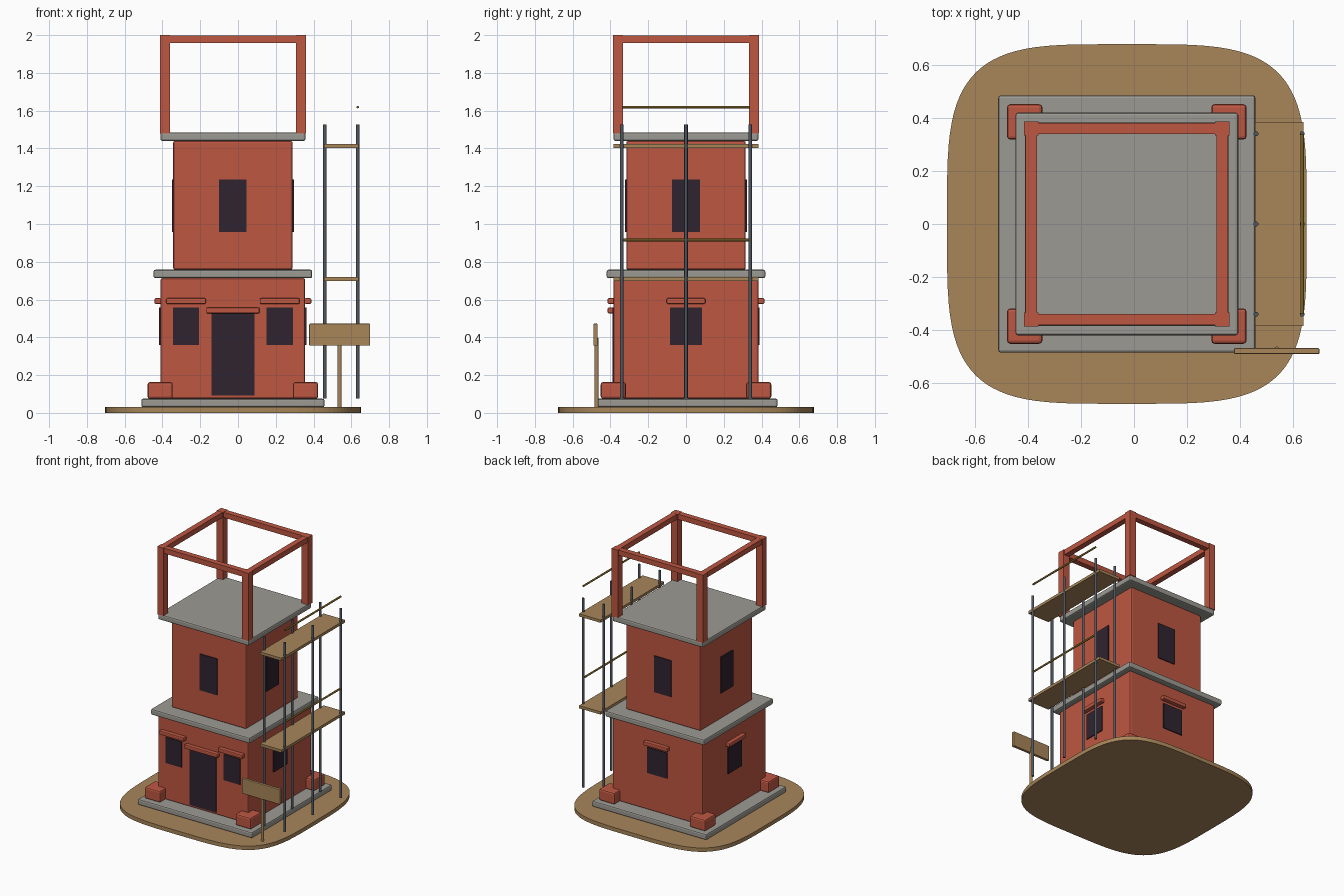
import bpy, bmesh, math
from mathutils import Vector

if "Cube" in bpy.data.objects:
    bpy.data.objects.remove(bpy.data.objects["Cube"])

CX = -0.027  # tower axis; the scaffold and sign stand to its right


def material(name, r, g, b):
    m = bpy.data.materials.new(name)
    lin = [((c / 255 + 0.055) / 1.055) ** 2.4 for c in (r, g, b)]
    m.diffuse_color = (*lin, 1)
    m.use_nodes = True
    m.node_tree.nodes["Principled BSDF"].inputs["Base Color"].default_value = m.diffuse_color
    return m


BRICK = material("brick red", 190, 87, 66)
CONCRETE = material("concrete grey", 156, 154, 147)
WOOD = material("earth and timber", 168, 134, 90)
DARK = material("dark opening", 48, 36, 48)
STEEL = material("steel pole", 80, 86, 95)
RAIL = material("bamboo rail", 122, 98, 36)


def finish(name, bm, mat, bevel=0.0):
    bmesh.ops.recalc_face_normals(bm, faces=bm.faces)
    me = bpy.data.meshes.new(name)
    bm.to_mesh(me)
    bm.free()
    me.materials.append(mat)
    ob = bpy.data.objects.new(name, me)
    bpy.context.collection.objects.link(ob)
    if bevel:
        mod = ob.modifiers.new("bevel", "BEVEL")
        mod.width = bevel
        mod.segments = 2
    return ob


def box(name, centre, size, mat, bevel=0.0):
    bm = bmesh.new()
    bmesh.ops.create_cube(bm, size=1)
    bmesh.ops.scale(bm, vec=size, verts=bm.verts)
    bmesh.ops.translate(bm, vec=centre, verts=bm.verts)
    return finish(name, bm, mat, bevel)


def slab(name, half, z0, z1, mat, bevel=0.01):
    # square block centred on the tower axis
    return box(name, (CX, 0, (z0 + z1) / 2), (2 * half, 2 * half, z1 - z0), mat, bevel)


def rod(name, a, b, r, mat, sides=10):
    a, b = Vector(a), Vector(b)
    bm = bmesh.new()
    bmesh.ops.create_cone(bm, cap_ends=True, segments=sides, radius1=r, radius2=r, depth=(b - a).length)
    bmesh.ops.rotate(bm, matrix=Vector((0, 0, 1)).rotation_difference(b - a).to_matrix(), verts=bm.verts)
    bmesh.ops.translate(bm, vec=(a + b) / 2, verts=bm.verts)
    ob = finish(name, bm, mat)
    for p in ob.data.polygons:
        p.use_smooth = len(p.vertices) == 4
    for e in ob.data.edges:
        e.use_edge_sharp = abs((ob.data.vertices[e.vertices[0]].co - ob.data.vertices[e.vertices[1]].co).length) < r * 1.5
    return ob


def on_wall(name, side, half, along, z0, z1, width, out, mat, bevel=0.0, sink=0.004):
    # block attached to a wall; side 0 front, 1 right, 2 back, 3 left
    d = half + (out - sink) / 2
    ang = side * math.pi / 2
    ob = box(name, (along, -d, (z0 + z1) / 2), (width, out + sink, z1 - z0), mat, bevel)
    ob.rotation_euler.z = ang
    ob.location.x = CX
    return ob


# Ground patch: superellipse disc
bm = bmesh.new()
ring = []
N = 96
for i in range(N):
    c, s = math.cos(2 * math.pi * i / N), math.sin(2 * math.pi * i / N)
    ring.append(bm.verts.new((CX + 0.678 * math.copysign(abs(c) ** 0.5, c),
                              0.678 * math.copysign(abs(s) ** 0.5, s), 0)))
face = bm.faces.new(ring)
ext = bmesh.ops.extrude_face_region(bm, geom=[face])
bmesh.ops.translate(bm, vec=(0, 0, 0.03), verts=[v for v in ext["geom"] if isinstance(v, bmesh.types.BMVert)])
finish("ground_patch", bm, WOOD)

# Storeys and floor slabs
slab("foundation_slab", 0.485, 0.03, 0.075, CONCRETE)
slab("lower_storey", 0.383, 0.075, 0.713, BRICK)
slab("middle_slab", 0.42, 0.713, 0.758, CONCRETE)
slab("upper_storey", 0.316, 0.758, 1.44, BRICK)
slab("roof_slab", 0.384, 1.44, 1.484, CONCRETE)

# Corner blocks, open roof frame posts
for sx in (-1, 1):
    for sy in (-1, 1):
        box("corner_block", (CX + 0.385 * sx, 0.385 * sy, 0.119), (0.133, 0.133, 0.088), BRICK, 0.012)
        box("frame_post", (CX + 0.36 * sx, 0.36 * sy, 1.74), (0.054, 0.054, 0.52), BRICK)

# Roof frame beams
for s in (-1, 1):
    box("frame_beam_x", (CX, 0.36 * s, 1.979), (0.74, 0.043, 0.04), BRICK)
    box("frame_beam_y", (CX + 0.36 * s, 0, 1.979), (0.043, 0.74, 0.04), BRICK)

# Door and lower front windows with lintels
on_wall("door", 0, 0.383, 0, 0.093, 0.527, 0.227, 0.007, DARK, sink=0.002)
on_wall("door_lintel", 0, 0.383, 0, 0.527, 0.557, 0.282, 0.032, BRICK, 0.006)
for s in (-1, 1):
    on_wall("front_window", 0, 0.383, 0.248 * s, 0.36, 0.557, 0.138, 0.007, DARK, sink=0.002)
    on_wall("front_window_lintel", 0, 0.383, 0.248 * s, 0.577, 0.607, 0.21, 0.032, BRICK, 0.006)

# Side and back windows, and upper windows on every wall
for side in range(4):
    if side:
        on_wall("lower_window", side, 0.383, 0, 0.36, 0.557, 0.167, 0.007, DARK, sink=0.002)
        on_wall("lower_window_lintel", side, 0.383, 0, 0.577, 0.607, 0.205, 0.032, BRICK, 0.006)
    on_wall("upper_window", side, 0.316, 0, 0.957, 1.235, 0.146, 0.007, DARK, sink=0.002)

# Scaffold: poles, planks and guard rails
for x in (0.46, 0.634):
    for y in (-0.34, 0, 0.34):
        rod("scaffold_pole", (x, y, 0.077), (x, y, 1.527), 0.0095, STEEL)
for z in (0.709, 1.413):
    box("scaffold_plank", (0.547, 0, z), (0.182, 0.77, 0.021), WOOD)
    rod("guard_rail", (0.634, -0.34, z + 0.206), (0.634, 0.34, z + 0.206), 0.007, RAIL)

# Site sign
rod("sign_post", (0.538, -0.473, 0.03), (0.538, -0.473, 0.397), 0.011, WOOD)
box("sign_board", (0.538, -0.479, 0.414), (0.322, 0.022, 0.116), WOOD, 0.004)
